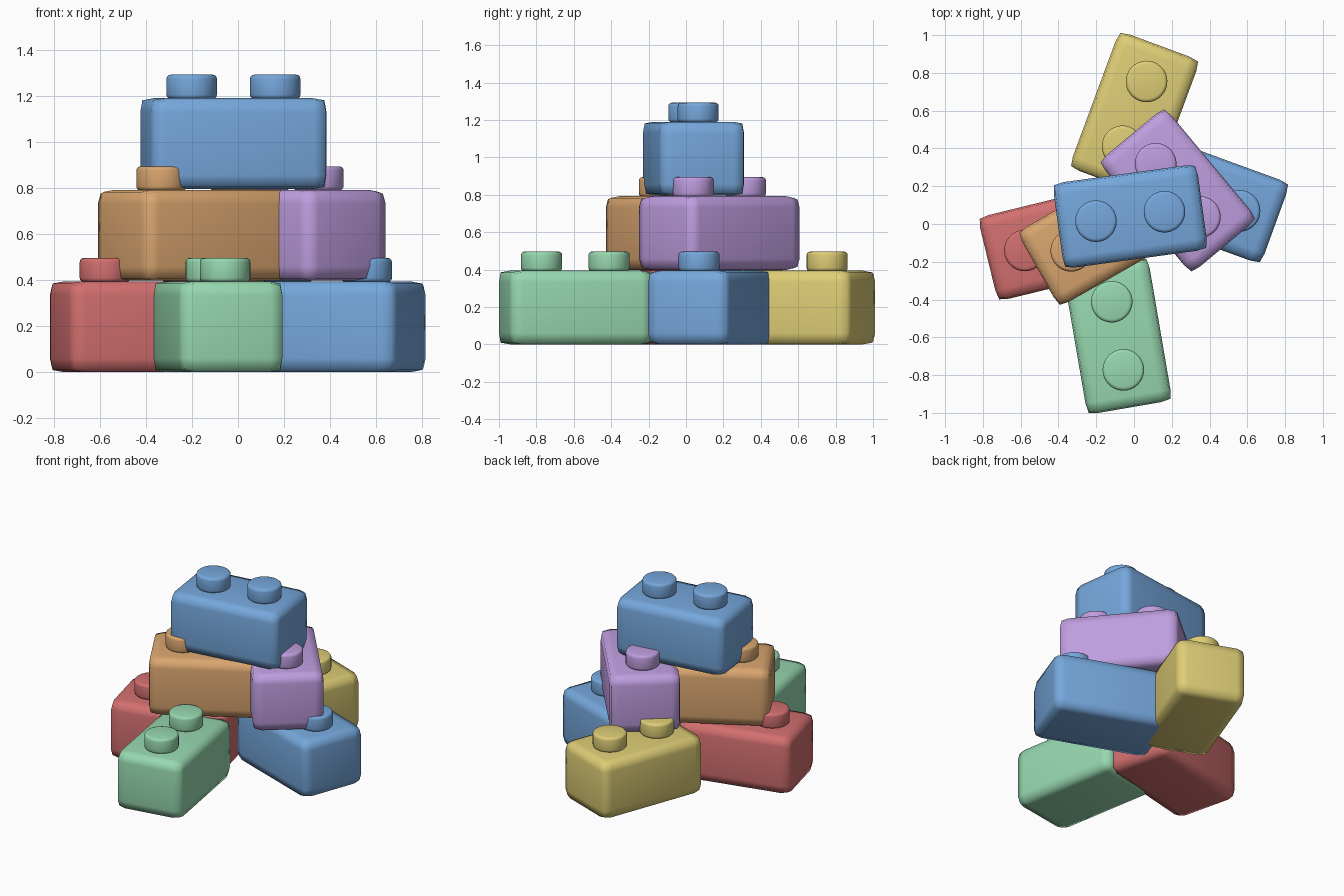
import bpy, bmesh, math
from mathutils import Matrix, Vector

cube = bpy.data.objects.get("Cube")
if cube:
    bpy.data.objects.remove(cube, do_unlink=True)

HALF = Vector((0.385, 0.228, 0.197))   # half size of one brick
RIM = 0.06                             # width of the softened border
STUD_RADIUS, STUD_HEIGHT, STUD_OFFSET = 0.11, 0.105, 0.183


def material(name, r, g, b):
    m = bpy.data.materials.new(name)
    m.use_nodes = True
    m.diffuse_color = (r, g, b, 1)
    bsdf = m.node_tree.nodes["Principled BSDF"]
    bsdf.inputs["Base Color"].default_value = (r, g, b, 1)
    bsdf.inputs["Roughness"].default_value = 0.6
    return m


def make_object(name, bm, mat, matrix):
    for f in bm.faces:
        f.smooth = True
    mesh = bpy.data.meshes.new(name)
    bm.to_mesh(mesh)
    bm.free()
    mesh.materials.append(mat)
    obj = bpy.data.objects.new(name, mesh)
    obj.matrix_world = matrix
    bpy.context.collection.objects.link(obj)
    return obj


def body_mesh():
    # Box with a border loop on each side; edges and corners are drawn in
    bm = bmesh.new()
    bmesh.ops.create_cube(bm, size=2, matrix=Matrix.Diagonal((*HALF, 1)))
    for axis in range(3):
        for side in (-1, 1):
            normal = Vector((0, 0, 0))
            normal[axis] = side
            bmesh.ops.bisect_plane(
                bm, geom=bm.verts[:] + bm.edges[:] + bm.faces[:],
                plane_co=normal * (HALF[axis] - RIM), plane_no=normal)
    for v in bm.verts:
        outer = [i for i in range(3) if abs(v.co[i]) > HALF[i] - 0.001]
        pull = (0, 0, 0.009, 0.017)[len(outer)]
        for i in outer:
            v.co[i] -= math.copysign(pull, v.co[i])
    return bm


def stud_mesh():
    # Short cylinder with rounded rims
    bm = bmesh.new()
    bmesh.ops.create_cone(bm, cap_ends=True, segments=32, radius1=STUD_RADIUS,
                          radius2=STUD_RADIUS, depth=STUD_HEIGHT)
    rims = [e for e in bm.edges if abs(e.verts[0].co.z - e.verts[1].co.z) < 0.001]
    bmesh.ops.bevel(bm, geom=rims, offset=0.018, segments=3, profile=0.5,
                    affect='EDGES')
    return bm


def brick(name, mat, x, y, level, degrees):
    base = (Matrix.Translation((x, y, HALF.z + level * 0.398))
            @ Matrix.Rotation(math.radians(degrees), 4, 'Z'))
    make_object(name + "_body", body_mesh(), mat, base)
    for side, label in ((-1, "a"), (1, "b")):
        place = base @ Matrix.Translation(
            (side * STUD_OFFSET, 0, HALF.z + STUD_HEIGHT / 2 - 0.003))
        make_object(name + "_stud_" + label, stud_mesh(), mat, place)


blue = material("soft blue", 0.18, 0.39, 0.72)
red = material("soft red", 0.65, 0.16, 0.16)
green = material("soft green", 0.31, 0.69, 0.43)
yellow = material("soft yellow", 0.73, 0.61, 0.18)
purple = material("soft purple", 0.52, 0.34, 0.74)
orange = material("soft orange", 0.70, 0.38, 0.16)

# Bottom layer
brick("green_brick", green, -0.087, -0.592, 0, 99.7)
brick("yellow_brick", yellow, 0.003, 0.583, 0, 69.7)
brick("lower_blue_brick", blue, 0.387, 0.132, 0, -20)
brick("red_brick", red, -0.4, -0.097, 0, 13.7)
# Middle layer
brick("purple_brick", purple, 0.232, 0.178, 1, -50.2)
brick("orange_brick", orange, -0.173, -0.052, 1, 29.6)
# Top layer
brick("upper_blue_brick", blue, -0.02, 0.04, 2, 7.8)
